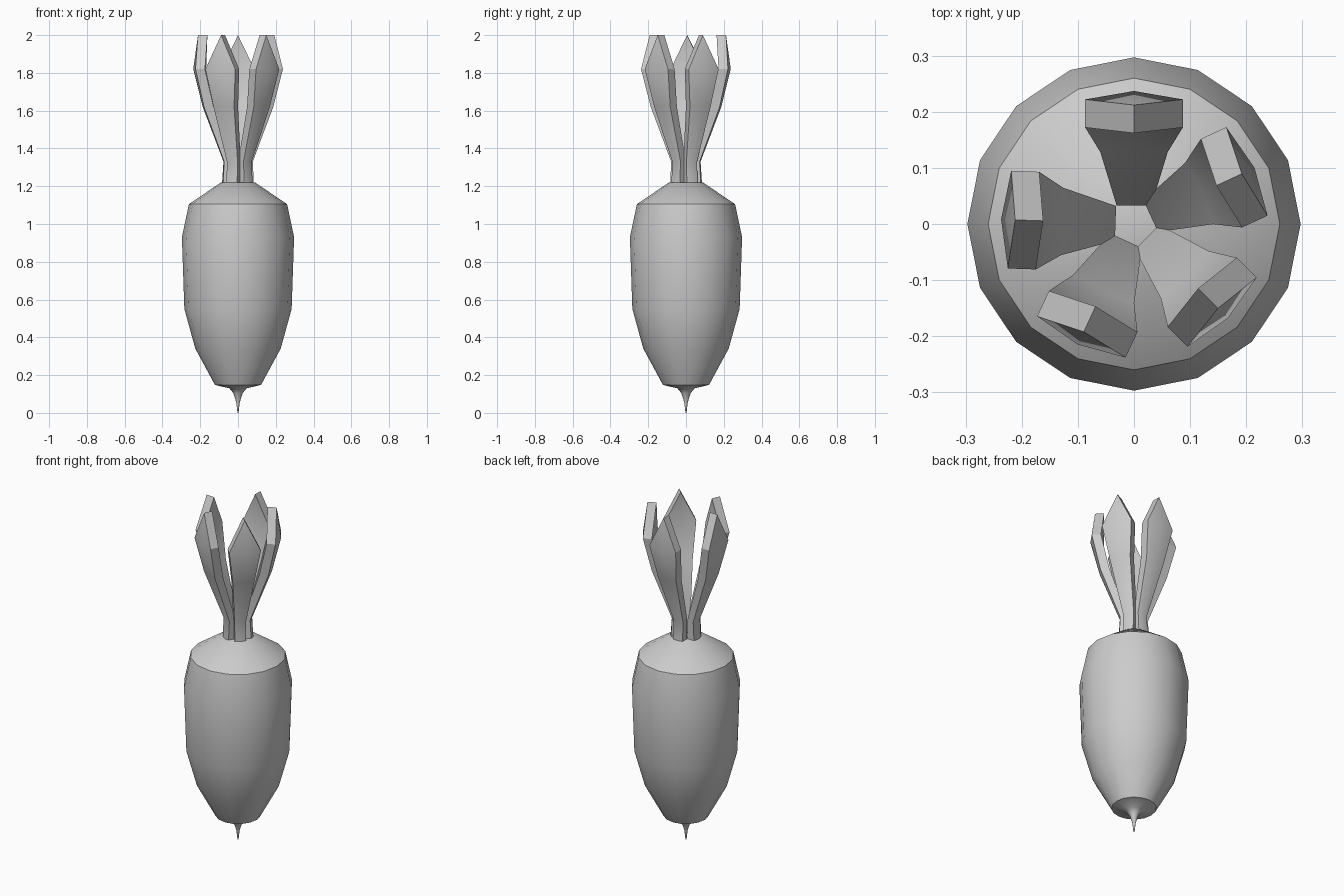
import bpy, bmesh, math
from mathutils import Matrix

if "Cube" in bpy.data.objects:
    bpy.data.objects.remove(bpy.data.objects["Cube"])

grey = bpy.data.materials.new("plain_grey")
grey.diffuse_color = (0.6, 0.6, 0.6, 1)
grey.use_nodes = True
grey.node_tree.nodes["Principled BSDF"].inputs["Base Color"].default_value = grey.diffuse_color


def finish(bm, name, angle):
    bmesh.ops.recalc_face_normals(bm, faces=bm.faces[:])
    me = bpy.data.meshes.new(name)
    bm.to_mesh(me)
    bm.free()
    me.materials.append(grey)
    ob = bpy.data.objects.new(name, me)
    bpy.context.collection.objects.link(ob)
    bpy.ops.object.select_all(action='DESELECT')
    ob.select_set(True)
    bpy.context.view_layer.objects.active = ob
    bpy.ops.object.shade_smooth_by_angle(angle=math.radians(angle))


def bridge(bm, a, b):
    n = len(a)
    for i in range(n):
        bm.faces.new((a[i], a[(i + 1) % n], b[(i + 1) % n], b[i]))


# Root: 16-sided turned profile (radius, height)
PROFILE = [(0.003, 0.0), (0.009, 0.055), (0.025, 0.105), (0.045, 0.13),
           (0.122, 0.148), (0.226, 0.34), (0.284, 0.55), (0.297, 0.93),
           (0.26, 1.105), (0.09, 1.22)]
bm = bmesh.new()
rings = [[bm.verts.new((r * math.cos(k * math.pi / 8), r * math.sin(k * math.pi / 8), z))
          for k in range(16)] for r, z in PROFILE]
for a, b in zip(rings, rings[1:]):
    bridge(bm, a, b)
bm.faces.new(rings[0])
bm.faces.new(rings[-1])
finish(bm, "root", 40)

# Leaves: height, half width, inner side, inner middle, outer middle, outer side
LEAF = [(1.21, 0.031, 0.033, 0.033, 0.085, 0.078),
        (1.33, 0.031, 0.033, 0.033, 0.077, 0.072),
        (1.62, 0.060, 0.128, 0.133, 0.187, 0.178),
        (1.82, 0.087, 0.172, 0.186, 0.237, 0.222)]
for i, angle in enumerate((90, 178, 245, 315, 25)):
    bm = bmesh.new()
    rings = []
    for z, w, si, mi, mo, so in LEAF:
        pts = [(si, -w), (mi, 0), (si, w), (so, w), (mo, 0), (so, -w)]
        rings.append([bm.verts.new((x, y, z)) for x, y in pts])
    for a, b in zip(rings, rings[1:]):
        bridge(bm, a, b)
    bm.faces.new(rings[0])
    # Pointed tip: one ridge edge closing the widest ring
    ti, to = bm.verts.new((0.162, 0, 2.0)), bm.verts.new((0.212, 0, 2.0))
    a, b, c, d, e, f = rings[-1]
    for face in ((a, b, ti), (b, c, ti), (c, d, to, ti),
                 (d, e, to), (e, f, to), (f, a, ti, to)):
        bm.faces.new(face)
    bm.transform(Matrix.Rotation(math.radians(angle), 4, 'Z'))
    finish(bm, f"leaf_{i + 1}", 30)
